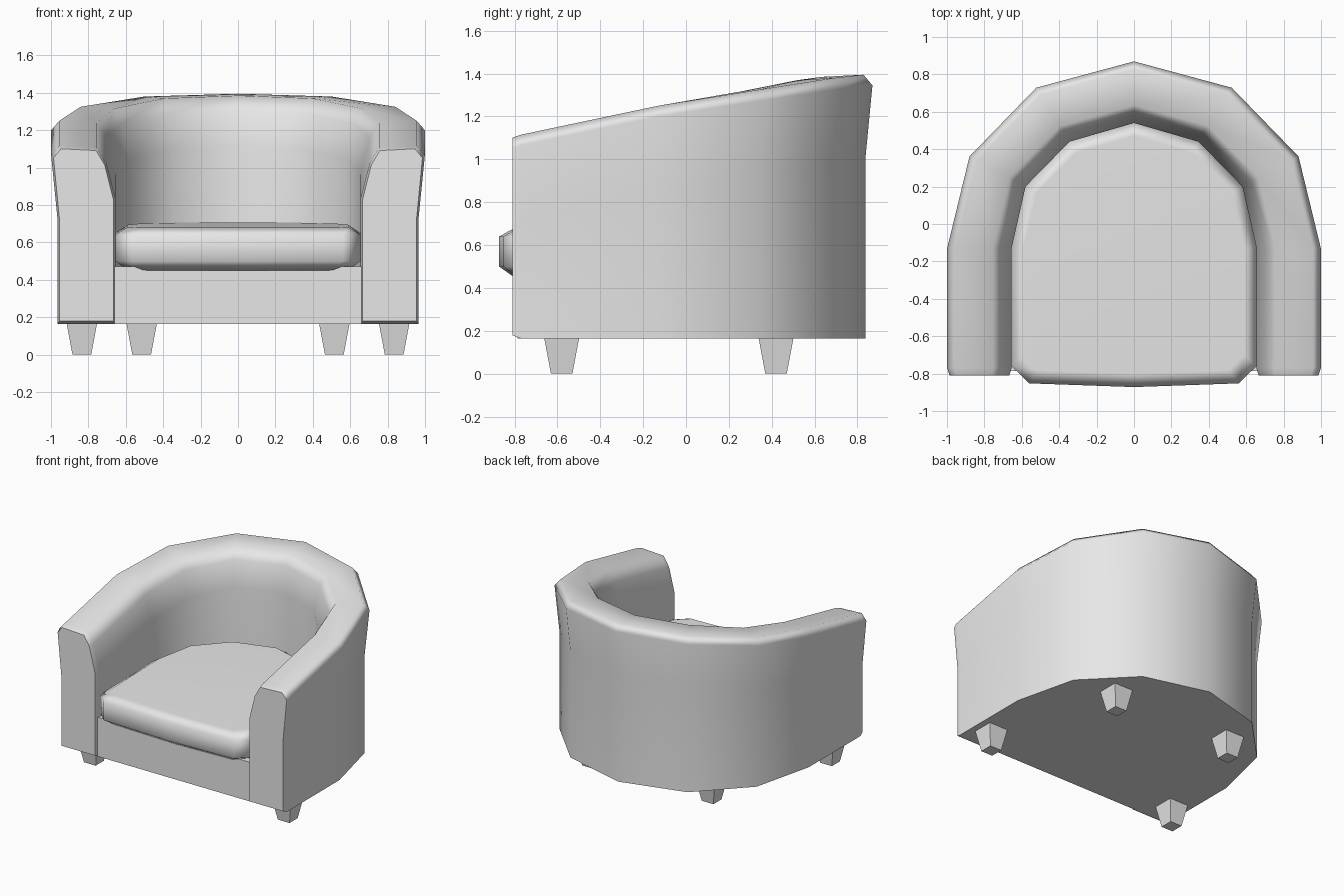
import bpy, bmesh, math
from mathutils import Vector

cube = bpy.data.objects.get("Cube")
if cube:
    bpy.data.objects.remove(cube, do_unlink=True)


def material(name, colour):
    m = bpy.data.materials.new(name)
    m.use_nodes = True
    m.diffuse_color = colour
    m.node_tree.nodes["Principled BSDF"].inputs["Base Color"].default_value = colour
    return m


GREY = material("light grey", (0.8, 0.8, 0.8, 1))
FLOOR = 0.165  # underside of the upholstery


def loft(name, rings, smooth=None):
    """Skin closed rings of equal length and cap both ends."""
    bm = bmesh.new()
    loops = [[bm.verts.new(p) for p in ring] for ring in rings]
    n = len(rings[0])
    for a, b in zip(loops, loops[1:]):
        for i in range(n):
            j = (i + 1) % n
            bm.faces.new((a[i], a[j], b[j], b[i]))
    bm.faces.new(loops[0])
    bm.faces.new(loops[-1])
    bmesh.ops.recalc_face_normals(bm, faces=bm.faces)
    mesh = bpy.data.meshes.new(name)
    bm.to_mesh(mesh)
    bm.free()
    mesh.materials.append(GREY)
    ob = bpy.data.objects.new(name, mesh)
    bpy.context.collection.objects.link(ob)
    if smooth:
        bpy.ops.object.select_all(action='DESELECT')
        ob.select_set(True)
        bpy.context.view_layer.objects.active = ob
        bpy.ops.object.shade_smooth_by_angle(angle=math.radians(smooth))
        mod = ob.modifiers.new("soft normals", 'WEIGHTED_NORMAL')
        mod.keep_sharp = True
    return ob


# Arms and back: one padded section swept round the seat
# (fraction from inner to outer wall, drop below the crest; None = floor)
SECTION = [(1, None), (1, 0.39), (1.11, 0.05), (0.97, 0), (0.32, 0.01),
           (0.16, 0.09), (0, 0.28), (0, None)]
# inner plan point, outer plan point, crest height
STATIONS = [((0.655, -0.77), (0.965, -0.77), 1.115),
            ((0.655, -0.13), (0.965, -0.13), 1.25),
            ((0.58, 0.2), (0.85, 0.345), 1.325),
            ((0.345, 0.44), (0.505, 0.7), 1.38),
            ((0, 0.54), (0, 0.837), 1.395)]


def section(inner, outer, crest):
    ring = []
    for t, drop in SECTION:
        p = Vector(inner).lerp(Vector(outer), t)
        ring.append(Vector((p.x, p.y, FLOOR if drop is None else crest - drop)))
    return ring


def arm_front(ring):
    """Slightly smaller ring that gives the arm a bevelled front."""
    mid = Vector((0.815, 0, 0.64))
    return [Vector((mid.x + (p.x - mid.x) * 0.93, -0.81,
                    mid.z + (p.z - mid.z) * 0.97)) for p in ring]


half = [section(*s) for s in STATIONS]
half.insert(0, arm_front(half[0]))
other = [[Vector((-p.x, p.y, p.z)) for p in r] for r in reversed(half[:-1])]
loft("arms_and_back", half + other, 60)

# Seat parts share the inner plan of the back
INNER = [s[0] for s in STATIONS[1:]]


def outline(front):
    right = front + INNER
    return right + [(-x, y) for x, y in reversed(right) if x > 0]


def ring_at(plan, z, inset=0.0, rise=0.0):
    return [Vector((x * (1 - inset), -0.16 + (y + 0.16) * (1 - inset),
                    z + rise * (y + 0.85))) for x, y in plan]


base = outline([(0.66, -0.785)])
loft("seat_base", [ring_at(base, FLOOR), ring_at(base, 0.47)])

cushion = outline([(0, -0.872), (0.56, -0.852), (0.655, -0.76)])
loft("seat_cushion", [ring_at(cushion, 0.45, 0.1),
                      ring_at(cushion, 0.5),
                      ring_at(cushion, 0.64, 0, 0.015),
                      ring_at(cushion, 0.68, 0.1, 0.02)], 70)

# Tapered square legs
for end, x, y in (("front", 0.835, -0.58), ("back", 0.515, 0.42)):
    for side, s in (("left", 1), ("right", -1)):
        rings = [[Vector((s * x + i * r, y + j * r, z))
                  for i, j in ((-1, -1), (1, -1), (1, 1), (-1, 1))]
                 for r, z in ((0.05, 0), (0.082, FLOOR + 0.005))]
        loft(f"{end}_{side}_leg", rings)
